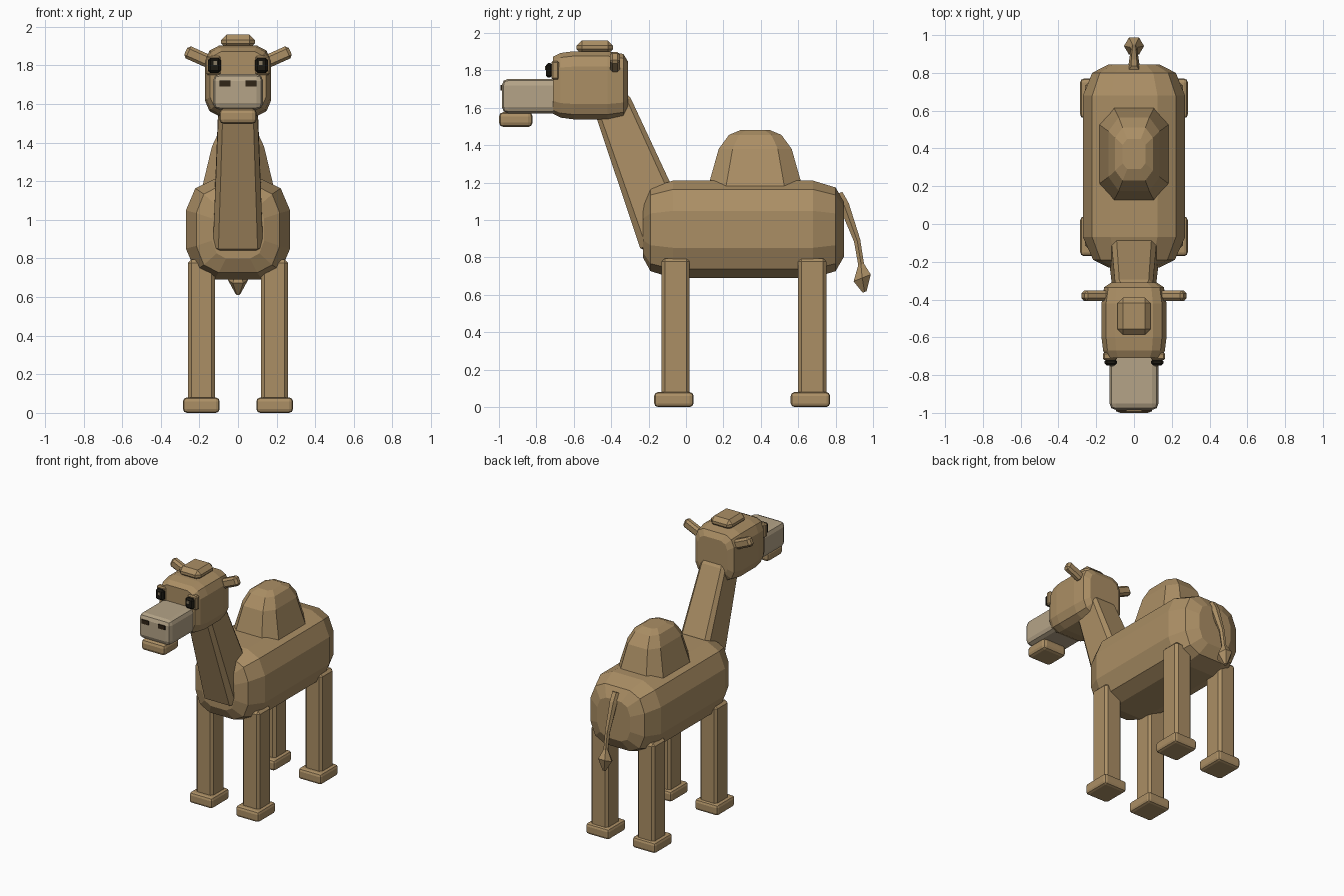
import bpy, bmesh, math
from mathutils import Vector, Matrix

cube = bpy.data.objects.get("Cube")
if cube:
    bpy.data.objects.remove(cube)


def material(name, rgb):
    m = bpy.data.materials.new(name)
    m.use_nodes = True
    m.diffuse_color = (*rgb, 1)
    m.node_tree.nodes["Principled BSDF"].inputs["Base Color"].default_value = (*rgb, 1)
    return m


FUR = material("sandy brown fur", (0.41, 0.275, 0.13))
MUZZLE = material("pale muzzle", (0.46, 0.37, 0.245))
EYE = material("black eye", (0.012, 0.010, 0.006))
NOSTRIL = material("dark brown nostril", (0.03, 0.018, 0.008))
GLINT = material("dull eye glint", (0.25, 0.2, 0.13))


def finish(bm, name, mat):
    bmesh.ops.recalc_face_normals(bm, faces=bm.faces)
    mesh = bpy.data.meshes.new(name)
    bm.to_mesh(mesh)
    bm.free()
    mesh.materials.append(mat)
    obj = bpy.data.objects.new(name, mesh)
    bpy.context.collection.objects.link(obj)
    return obj


def box(name, lo, hi, mat, bevel=0.0, segments=1, tilt=0.0, top=1.0):
    """Bevelled box between two corners, tilted about y, optionally tapered to the top."""
    lo, hi = Vector(lo), Vector(hi)
    bm = bmesh.new()
    bmesh.ops.create_cube(bm, size=1)
    for v in bm.verts:
        if v.co.z > 0:
            v.co.xy *= top
        v.co *= hi - lo
    if bevel:
        bmesh.ops.bevel(bm, geom=bm.edges[:], offset=bevel, segments=segments,
                        profile=0.5, affect='EDGES')
    bm.transform(Matrix.Translation((lo + hi) / 2) @ Matrix.Rotation(tilt, 4, 'Y'))
    return finish(bm, name, mat)


def loft(name, rings, mat):
    """Skin a list of rings that have equal point counts, with capped ends."""
    bm = bmesh.new()
    loops = [[bm.verts.new(p) for p in ring] for ring in rings]
    n = len(loops[0])
    for a, b in zip(loops, loops[1:]):
        for i in range(n):
            j = (i + 1) % n
            bm.faces.new((a[i], a[j], b[j], b[i]))
    bm.faces.new(loops[0])
    bm.faces.new(loops[-1])
    return finish(bm, name, mat)


def mirror4(quarter):
    """Close a quarter outline (from the u side to the v side) into a full loop."""
    right = quarter + [(u, -v) for u, v in reversed(quarter)]
    top = [(-u, v) for u, v in reversed(quarter)]
    bottom = [(-u, -v) for u, v in quarter]
    return quarter + top + bottom + right[len(quarter):]


# Body: rounded barrel, lofted from chest to rump
section = mirror4([(1, 0.38), (0.82, 0.82), (0.46, 1)])
body_rings = [(-0.23, 0.50, 0.58), (-0.19, 0.80, 0.86), (-0.07, 1, 1),
              (0.68, 1, 1), (0.80, 0.82, 0.86), (0.845, 0.50, 0.56)]
loft("body", [[(u * 0.27 * sx, y, 0.95 + v * 0.26 * sz) for u, v in section]
              for y, sx, sz in body_rings], FUR)

# Hump: chamfered outline stacked upwards
outline = mirror4([(1, 0.62), (0.60, 1)])
loft("hump", [[(u * hx, 0.37 + v * hy, z) for u, v in outline]
              for z, hx, hy in [(1.15, 0.19, 0.26), (1.38, 0.135, 0.195),
                                (1.455, 0.10, 0.14), (1.48, 0.06, 0.08)]], FUR)

# Neck: leaning tapered post with chamfered edges
neck_outline = mirror4([(1, 0.78), (0.78, 1)])


def neck_ring(front, back, half, scale=1.0):
    a, b = Vector((0, *front)), Vector((0, *back))
    mid, reach = (a + b) / 2, (b - a) / 2
    return [mid + reach * v * scale + Vector((u * half * scale, 0, 0)) for u, v in neck_outline]


loft("neck", [neck_ring((-0.225, 0.825), (0.06, 0.87), 0.13, 0.85),
              neck_ring((-0.245, 0.85), (0.055, 0.90), 0.13),
              neck_ring((-0.49, 1.58), (-0.295, 1.65), 0.10),
              neck_ring((-0.50, 1.61), (-0.31, 1.69), 0.10, 0.85)], FUR)

# Head, muzzle, jaw and forelock
head_section = mirror4([(1, 0.55), (0.86, 0.86), (0.58, 1)])
loft("head", [[(u * 0.172 * s, y, 1.72 + v * 0.182 * s) for u, v in head_section]
              for y, s in [(-0.71, 0.84), (-0.67, 0.95), (-0.60, 1),
                           (-0.42, 1), (-0.335, 0.92), (-0.31, 0.70)]], FUR)
box("muzzle", (-0.13, -0.985, 1.57), (0.13, -0.66, 1.755), MUZZLE, 0.035, 2)
box("lower_jaw", (-0.097, -1.0, 1.497), (0.097, -0.82, 1.577), FUR, 0.024, 2)
box("forelock", (-0.087, -0.585, 1.885), (0.087, -0.39, 1.96), FUR, 0.028)

# Ears, eyes and nostrils on both sides
for side, s in (("left", 1), ("right", -1)):
    def part(name, x, y, z, w, d, h, mat, **kw):
        box(f"{side}_{name}", (s * x - w / 2, y - d / 2, z - h / 2),
            (s * x + w / 2, y + d / 2, z + h / 2), mat, **kw)

    part("ear", 0.207, -0.38, 1.845, 0.14, 0.055, 0.068, FUR, bevel=0.015,
         tilt=-s * math.radians(24))
    part("eye_socket", 0.127, -0.70, 1.80, 0.075, 0.04, 0.10, FUR, bevel=0.008)
    part("eye", 0.122, -0.732, 1.80, 0.066, 0.035, 0.078, EYE, bevel=0.012)
    part("eye_glint", 0.118, -0.751, 1.812, 0.02, 0.006, 0.02, GLINT)
    part("nostril", 0.067, -0.984, 1.706, 0.056, 0.016, 0.03, NOSTRIL)

# Legs and feet
for end, y in (("front", -0.055), ("back", 0.675)):
    for side, s in (("left", 1), ("right", -1)):
        x = s * 0.19
        box(f"{end}_{side}_leg", (x - 0.07, y - 0.075, 0.05),
            (x + 0.07, y + 0.075, 0.795), FUR, 0.018)
        box(f"{end}_{side}_foot", (x - 0.095, y - 0.115, 0),
            (x + 0.095, y + 0.095, 0.08), FUR, 0.02, 2)


# Tail: two bent segments and a pointed tassel
def tail_ring(y, z, r, sides=6):
    return [(r * math.cos(math.tau * i / sides), y + r * math.sin(math.tau * i / sides),
             z + 0.4 * r * math.sin(math.tau * i / sides)) for i in range(sides)]


loft("tail", [tail_ring(*p) for p in [(0.81, 1.14, 0.03), (0.845, 1.08, 0.029),
                                      (0.915, 0.89, 0.019), (0.94, 0.74, 0.017)]], FUR)
loft("tail_tassel", [tail_ring(*p) for p in [(0.935, 0.765, 0.016), (0.942, 0.69, 0.053),
                                             (0.955, 0.615, 0.012)]], FUR)
